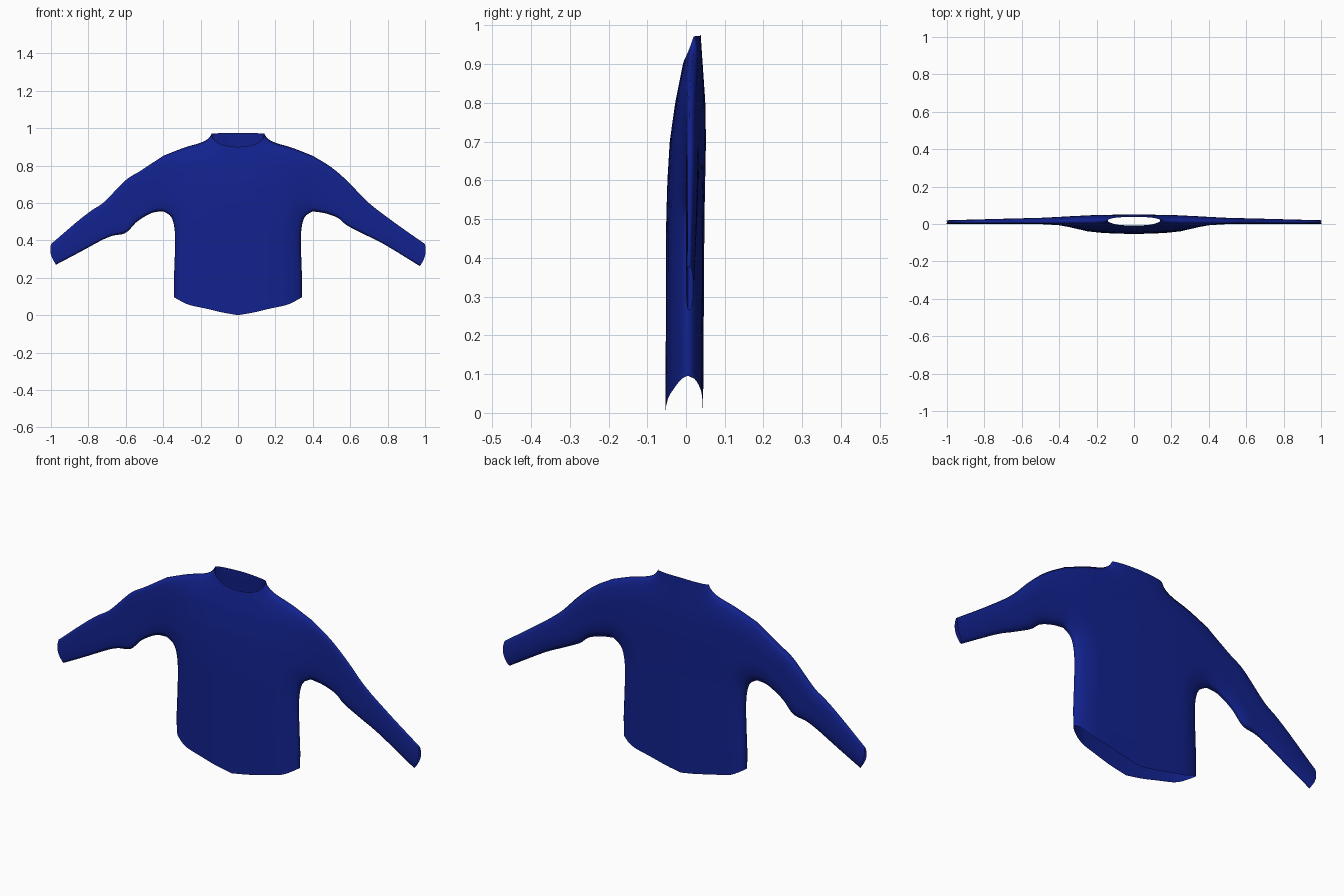
import bpy, bmesh, math
from mathutils import Vector
from mathutils.geometry import intersect_point_line

if "Cube" in bpy.data.objects:
    bpy.data.objects.remove(bpy.data.objects["Cube"])


def curve(pts, n):
    """Catmull-Rom through 2D points, resampled to n even steps."""
    p = [Vector(q) for q in pts]
    p = [2 * p[0] - p[1]] + p + [2 * p[-1] - p[-2]]
    dense = []
    for a, b, c, d in zip(p, p[1:], p[2:], p[3:]):
        for k in range(12):
            t = k / 12
            dense.append(0.5 * (2 * b + (c - a) * t + (2 * a - 5 * b + 4 * c - d) * t * t
                                + (3 * b - a - 3 * c + d) * t ** 3))
    dense.append(p[-2])
    cum = [0]
    for a, b in zip(dense, dense[1:]):
        cum.append(cum[-1] + (b - a).length)
    out, k = [], 0
    for i in range(n + 1):
        s = cum[-1] * i / n
        while k < len(dense) - 2 and cum[k + 1] < s:
            k += 1
        out.append(dense[k].lerp(dense[k + 1], min(1, (s - cum[k]) / (cum[k + 1] - cum[k]))))
    return out


def table(pts, x):
    """Smoothly eased lookup, clamped at both ends."""
    if x <= pts[0][0]:
        return pts[0][1]
    for (a, u), (b, v) in zip(pts, pts[1:]):
        if x <= b:
            return u + (v - u) * (x - a) / (b - a)
    return pts[-1][1]


def ease(t):
    t = max(0, min(1, t))
    return t * t * (3 - 2 * t)


# Depth of the front and back cloth
FRONT_Z = [(0, -.053), (.5, -.051), (.6, -.048), (.7, -.042), (.8, -.028), (.9, -.008), (.97, .01)]
FRONT_X = [(0, 1), (.1, .97), (.18, .88), (.25, .74), (.3, .58), (.35, .35), (.4, .15), (.48, .03), (.6, 0)]
BACK_X = [(0, .049), (.2, .046), (.35, .040), (.5, .033), (.7, .028), (1, .02)]
BACK_Z = [(0, .9), (.5, .97), (.7, 1.05), (.8, 1.02), (.97, .78)]


def depth(p, back, seams):
    x, z = p
    mid = .008 * ease((x - .2) / .3) + .02 * ease((z - .72) / .24) * (1 - ease((x - .2) / .4))
    if back:
        y = table(BACK_X, x) * (1 + (table(BACK_Z, z) - 1) * (1 - ease((x - .2) / .3)))
    else:
        y = table(FRONT_Z, z) * table(FRONT_X, x)
    dist = 9
    for a, b in seams:
        d = b - a
        t = max(0, min(1, (p - a).dot(d) / d.length_squared))
        dist = min(dist, (p - a - d * t).length)
    w = .11 - .045 * ease((x - .35) / .3)
    q = min(1, dist / w)
    return mid + (y - mid) * math.sqrt(max(0, 1 - (1 - q) ** 2))


# Outlines measured on each side: side seam, underarm, shoulder, sleeve top
ARMPIT, SHOULDER = (.40, .555), (.40, .852)
SIDE = [(.342, .096), (.343, .18), (.340, .26), (.336, .40), (.342, .48), (.36, .53), ARMPIT]
HEM = [(0, 0), (.085, .015), (.17, .035), (.27, .058), (.342, .096)]
NECK_SHOULDER = [(.14, .972), (.158, .945), (.2, .922), (.29, .895), SHOULDER]
SLEEVES = {
    1: ([ARMPIT, (.465, .545), (.535, .52), (.583, .48), (.68, .43), (.78, .38), (.973, .262)],
        [SHOULDER, (.50, .79), (.59, .712), (.695, .604), (.83, .50), (1, .38)]),
    -1: ([ARMPIT, (.46, .547), (.54, .50), (.60, .44), (.67, .425), (.73, .40), (.85, .335), (.973, .27)],
         [SHOULDER, (.524, .77), (.60, .722), (.717, .604), (.78, .562), (.86, .50), (1, .38)]),
}

NN, NS, NSIDE, NV, NU = 10, 14, 24, 16, 32
bm = bmesh.new()


def patch(grid, sign, back, seams):
    """Turns a grid of (x, z) points into one sheet of cloth."""
    vs = [[bm.verts.new((sign * p.x, depth(p, back, seams), p.y)) for p in row] for row in grid]
    for r0, r1 in zip(vs, vs[1:]):
        for a, b, c, d in zip(r0, r0[1:], r1[1:], r1):
            bm.faces.new((a, b, c, d))


side = curve(SIDE, NSIDE)
armhole = side + [Vector(ARMPIT).lerp(Vector(SHOULDER), j / NV) for j in range(1, NV + 1)]
hem = curve(HEM, NN + NS)
shoulder = curve(NECK_SHOULDER, NS)

for sign, (under_pts, top_pts) in SLEEVES.items():
    under, top = curve(under_pts, NU), curve(top_pts, NU)
    seams = [s for c in (side, under, shoulder, top) for s in zip(c, c[1:])]
    for back in (False, True):
        # Body panel, with a scooped front neck and a straight back neck
        neck = []
        for i in range(NN):
            a = math.pi / 2 * i / NN
            z = .975 - .003 * math.sin(a) if back else .972 - .072 * math.cos(a) ** .8
            neck.append(Vector((.14 * math.sin(a), z)))
        upper = neck + shoulder
        body = []
        for i, (lo, hi) in enumerate(zip(hem, upper)):
            s = i / (NN + NS)
            col = []
            for e in armhole:
                t = (e.y - armhole[0].y) / (armhole[-1].y - armhole[0].y)
                p = lo.lerp(hi, t)
                p.x += s ** 3 * (e.x - hem[-1].lerp(upper[-1], t).x)
                col.append(p)
            body.append(col)
        patch(body, sign, back, seams)
        # Sleeve panel, with a slightly bowed cuff
        sleeve = []
        for k, (lo, hi) in enumerate(zip(under, top)):
            bow = .014 * ease((k / NU - .8) / .2)
            sleeve.append([lo.lerp(hi, j / NV) + Vector((bow * math.sin(math.pi * j / NV), 0))
                           for j in range(NV + 1)])
        patch(sleeve, sign, back, seams)

# Sew the panels together
bmesh.ops.remove_doubles(bm, verts=bm.verts, dist=.0004)
bmesh.ops.recalc_face_normals(bm, faces=bm.faces)
probe = min(bm.faces, key=lambda f: (f.calc_center_median() - Vector((.1, -.05, .4))).length)
if probe.normal.y > 0:
    bmesh.ops.reverse_faces(bm, faces=bm.faces)
mesh = bpy.data.meshes.new("sweater")
bm.to_mesh(mesh)
bm.free()
sweater = bpy.data.objects.new("sweater", mesh)
bpy.context.collection.objects.link(sweater)
for f in mesh.polygons:
    f.use_smooth = True

blue = bpy.data.materials.new("blue_knit")
blue.diffuse_color = (.006, .016, .27, 1)
blue.use_nodes = True
blue.node_tree.nodes["Principled BSDF"].inputs["Base Color"].default_value = blue.diffuse_color
mesh.materials.append(blue)
